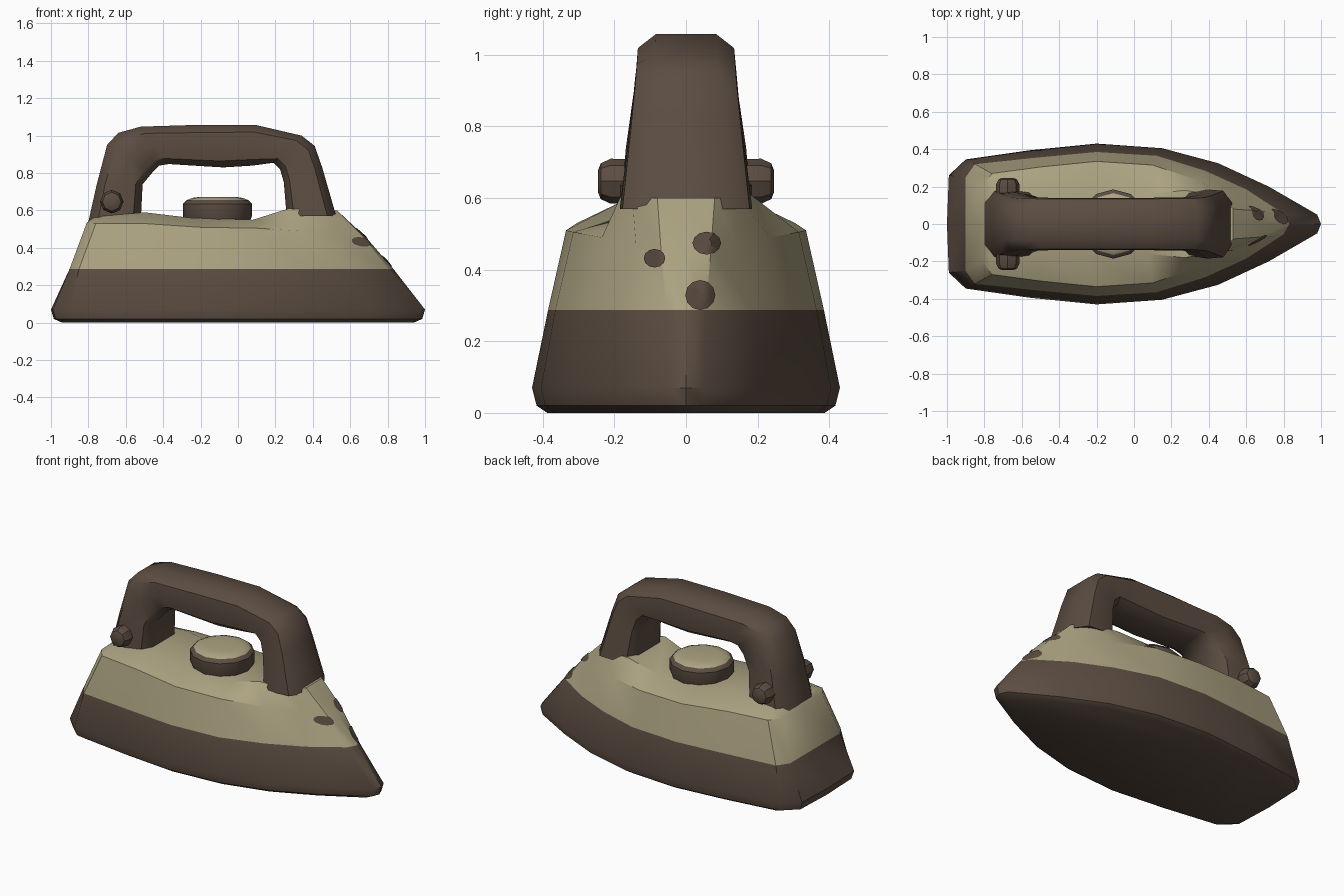
import bpy, bmesh, math
from mathutils import Vector
from mathutils.bvhtree import BVHTree

if "Cube" in bpy.data.objects:
    bpy.data.objects.remove(bpy.data.objects["Cube"])


def material(name, rgb):
    m = bpy.data.materials.new(name)
    m.diffuse_color = (*rgb, 1)
    m.use_nodes = True
    m.node_tree.nodes["Principled BSDF"].inputs["Base Color"].default_value = m.diffuse_color
    return m


MATS = [material("dark brown", (0.105, 0.073, 0.053)),
        material("khaki", (0.42, 0.37, 0.225))]


def finish(name, bm, rule=lambda f: 0, angle=38):
    """Clean up, colour faces by rule, smooth below the angle, make the object."""
    bmesh.ops.remove_doubles(bm, verts=bm.verts, dist=0.0005)
    bmesh.ops.recalc_face_normals(bm, faces=bm.faces)
    bm.normal_update()
    for f in bm.faces:
        f.smooth = True
        f.material_index = rule(f)
    for e in bm.edges:
        e.smooth = len(e.link_faces) == 2 and e.calc_face_angle(0) < math.radians(angle)
    me = bpy.data.meshes.new(name)
    bm.to_mesh(me)
    bm.free()
    for m in MATS:
        me.materials.append(m)
    ob = bpy.data.objects.new(name, me)
    bpy.context.collection.objects.link(ob)
    return ob


def loft(bm, rings, cap=True):
    """Join closed rings of equal length with quads."""
    vs = [[bm.verts.new(p) for p in r] for r in rings]
    n = len(vs[0])
    for a, b in zip(vs, vs[1:]):
        for i in range(n):
            j = (i + 1) % n
            bm.faces.new((a[i], a[j], b[j], b[i]))
    if cap:
        bm.faces.new(vs[0])
        bm.faces.new(vs[-1])
    return vs


# Body: per station from heel to nose: base x y, colour line x y, shoulder x y z, deck x y z
stations = [
    (-1.00, 0.00, -0.90, 0.00, -0.81, 0.00, 0.53, -0.785, 0.00, 0.56),
    (-0.99, 0.26, -0.90, 0.25, -0.81, 0.20, 0.53, -0.775, 0.14, 0.56),
    (-0.90, 0.345, -0.85, 0.32, -0.76, 0.27, 0.53, -0.72, 0.18, 0.57),
    (-0.55, 0.395, -0.52, 0.355, -0.50, 0.305, 0.53, -0.50, 0.18, 0.59),
    (-0.20, 0.43, -0.20, 0.385, -0.20, 0.335, 0.51, -0.25, 0.17, 0.56),
    (0.15, 0.405, 0.12, 0.365, 0.10, 0.315, 0.505, 0.08, 0.16, 0.55),
    (0.45, 0.325, 0.38, 0.285, 0.34, 0.235, 0.49, 0.27, 0.18, 0.61),
    (0.72, 0.20, 0.60, 0.185, 0.54, 0.14, 0.47, 0.47, 0.15, 0.60),
    (0.98, 0.05, 0.80, 0.055, 0.67, 0.07, 0.46, 0.53, 0.08, 0.60),
    (1.00, 0.00, 0.83, 0.00, 0.69, 0.00, 0.45, 0.54, 0.00, 0.59),
]


def ring(fn):
    half = [fn(s) for s in stations]
    return half + [(x, -y, z) for x, y, z in half[-2:0:-1]]


bm = bmesh.new()
rings = loft(bm, [
    ring(lambda s: (s[0] * 0.94, s[1] * 0.90, 0.0)),
    ring(lambda s: (s[0] * 0.985, s[1] * 0.97, 0.02)),
    ring(lambda s: (s[0], s[1], 0.07)),
    ring(lambda s: (s[2], s[3], 0.288)),
    ring(lambda s: s[4:7]),
    ring(lambda s: s[7:10]),
], cap=False)
bm.faces.new(rings[0])
top, n = rings[-1], len(rings[-1])
for i in range(len(stations) - 1):       # strips across the deck
    quad = [top[i], top[i + 1], top[-i - 1 if i + 1 < n else 0], top[-i % n]]
    quad[2] = top[-(i + 1) % n]
    bm.faces.new(list(dict.fromkeys(quad)))
bm.normal_update()
tree = BVHTree.FromBMesh(bm)
finish("iron_body", bm, lambda f: int(f.calc_center_median().z > 0.288))

# Handle: outer and inner outline points (x, z) and half width, swept as a chamfered box
path = [
    ((-0.80, 0.54), (-0.52, 0.54), 0.185),
    ((-0.755, 0.74), (-0.51, 0.74), 0.168),
    ((-0.70, 0.95), (-0.46, 0.80), 0.148),
    ((-0.64, 1.015), (-0.42, 0.84), 0.142),
    ((-0.52, 1.048), (-0.37, 0.848), 0.14),
    ((-0.20, 1.058), (-0.08, 0.83), 0.14),
    ((0.09, 1.058), (0.08, 0.84), 0.14),
    ((0.34, 1.00), (0.19, 0.855), 0.143),
    ((0.41, 0.945), (0.225, 0.82), 0.147),
    ((0.45, 0.83), (0.245, 0.75), 0.158),
    ((0.525, 0.57), (0.26, 0.57), 0.185),
]
bm = bmesh.new()
sections = []
for o, i, w in path:
    o, i = Vector((o[0], 0, o[1])), Vector((i[0], 0, i[1]))
    prof = [(0.0, 0.6), (0.18, 0.96), (0.5, 1.0), (0.85, 0.92), (1.0, 0.6)]
    side = [o.lerp(i, t) + Vector((0, w * k, 0)) for t, k in prof]
    sections.append(side + [Vector((p.x, -p.y, p.z)) for p in reversed(side)])
loft(bm, sections)
finish("handle", bm, angle=42)


def lathe(bm, profile, sides, place):
    """Turned shape from (radius, height) pairs, each point placed by a function."""
    loft(bm, [[place(r * math.cos(2 * math.pi * k / sides),
                     r * math.sin(2 * math.pi * k / sides), h)
               for k in range(sides)] for r, h in profile])


# Temperature dial with a khaki top
bm = bmesh.new()
lathe(bm, [(0.165, 0.52), (0.185, 0.57), (0.185, 0.635), (0.165, 0.655), (0.135, 0.667),
           (0.10, 0.672)], 12, lambda a, b, h: (a - 0.11, b, h))
finish("temperature_dial", bm, lambda f: int(f.calc_center_median().z > 0.657))

# Pivot buttons on both sides of the rear leg
for name, s in (("left_button", 1), ("right_button", -1)):
    bm = bmesh.new()
    lathe(bm, [(0.06, 0.14), (0.063, 0.21), (0.05, 0.238), (0.03, 0.246)], 8,
          lambda a, b, h: (a - 0.675, s * h, b + 0.647))
    finish(name, bm)

# Dark spots on the nose slope, draped over the body as thin plates
spots = [("upper_nose_spot", 0.058, 0.47, 0.04, 0.032),
         ("side_nose_spot", -0.088, 0.428, 0.03, 0.026),
         ("lower_nose_spot", 0.04, 0.325, 0.042, 0.042)]
for name, cy, cz, ry, rz in spots:
    bm = bmesh.new()

    def drape(y, z):
        hit, normal, _, _ = tree.ray_cast(Vector((2, y, z)), Vector((-1, 0, 0)))
        return bm.verts.new(hit + Vector((0.005, 0, 0.004)))

    rows = [[drape(cy + k * ry * math.cos(a * math.pi / 6), cz + k * rz * math.sin(a * math.pi / 6))
             for a in range(12)] for k in (0.35, 0.7, 1)]
    mid = drape(cy, cz)
    for a in range(12):
        b = (a + 1) % 12
        bm.faces.new((mid, rows[0][a], rows[0][b]))
        for p, q in zip(rows, rows[1:]):
            bm.faces.new((p[a], q[a], q[b], p[b]))
    finish(name, bm)
